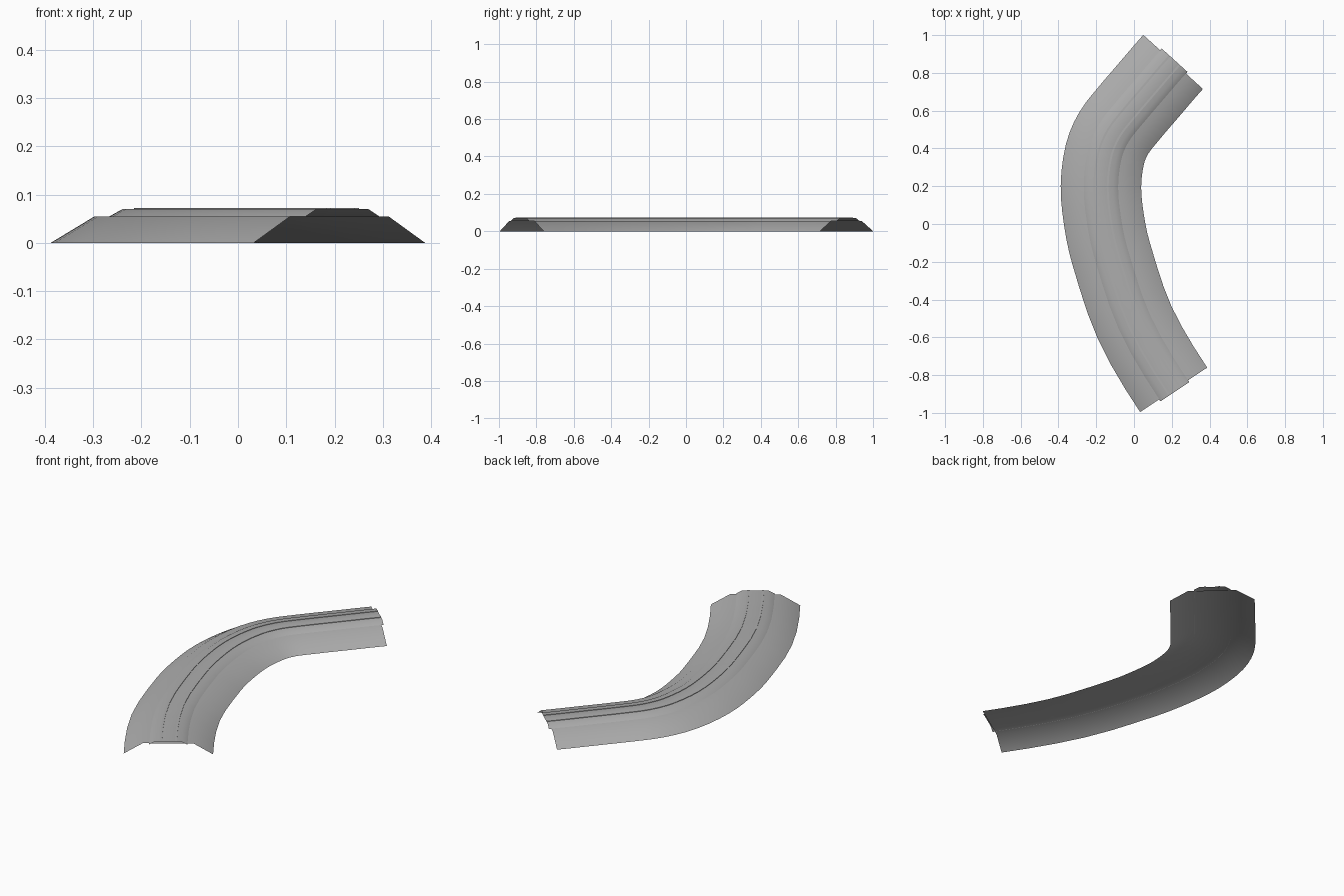
import bpy, bmesh
from math import radians
from mathutils import Vector
from mathutils.geometry import interpolate_bezier

cube = bpy.data.objects.get("Cube")
if cube:
    bpy.data.objects.remove(cube, do_unlink=True)

# One plain grey for the whole track bed
grey = bpy.data.materials.new("stone_grey")
grey.use_nodes = True
colour = (0.42, 0.42, 0.42, 1)
grey.diffuse_color = colour
bsdf = grey.node_tree.nodes["Principled BSDF"]
bsdf.inputs["Base Color"].default_value = colour
bsdf.inputs["Roughness"].default_value = 0.8

# Centre line of the bend, from the back end to the front end
KNOTS = [Vector((x, y, 0)) for x, y in (
    (.207, .858), (.075, .705), (-.03, .582), (-.107, .482), (-.154, .37),
    (-.175, .2), (-.16, .028), (-.123, -.15), (.004, -.523), (.21, -.878))]
START = Vector((-.67, -.74, 0)).normalized()
END = Vector((.55, -.83, 0)).normalized()


def centre_line(steps=3):
    """Smooth path through the knots as (point, tangent) pairs."""
    last = len(KNOTS) - 1
    tangents = [START]
    for i in range(1, last):
        tangents.append((KNOTS[i + 1] - KNOTS[i - 1]).normalized())
    tangents.append(END)
    points = []
    for i in range(last):
        a, b = KNOTS[i], KNOTS[i + 1]
        reach = (b - a).length / 3
        part = interpolate_bezier(a, a + tangents[i] * reach,
                                  b - tangents[i + 1] * reach, b, steps + 1)
        points += part[:-1]
    points.append(KNOTS[-1])
    dirs = [START]
    for i in range(1, len(points) - 1):
        dirs.append((points[i + 1] - points[i - 1]).normalized())
    dirs.append(END)
    return list(zip(points, dirs))


PATH = centre_line()


def sweep(name, profile, overhang=0, smooth_angle=40):
    """Open shell: sweep a (side, height) profile along the centre line."""
    path = list(PATH)
    if overhang:
        path[0] = (path[0][0] - START * overhang, START)
        path[-1] = (path[-1][0] + END * overhang, END)
    bm = bmesh.new()
    rows = []
    for p, d in path:
        side = Vector((-d.y, d.x, 0))
        rows.append([bm.verts.new(p + side * s + Vector((0, 0, h)))
                     for s, h in profile])
    for r0, r1 in zip(rows, rows[1:]):
        for j in range(len(profile) - 1):
            bm.faces.new((r0[j], r0[j + 1], r1[j + 1], r1[j]))
    # Faces point up and outwards
    bm.normal_update()
    if sum(f.normal.z for f in bm.faces) < 0:
        bmesh.ops.reverse_faces(bm, faces=bm.faces)
    mesh = bpy.data.meshes.new(name)
    bm.to_mesh(mesh)
    bm.free()
    mesh.materials.append(grey)
    obj = bpy.data.objects.new(name, mesh)
    bpy.context.collection.objects.link(obj)
    bpy.ops.object.select_all(action='DESELECT')
    obj.select_set(True)
    bpy.context.view_layer.objects.active = obj
    bpy.ops.object.shade_smooth_by_angle(angle=radians(smooth_angle))
    return obj


def mirrored(half):
    return half + [(-s, h) for s, h in reversed(half)]


# Hollow embankment and the raised bed on top of it
sweep("embankment", mirrored([(.213, 0), (.122, .055)]))
sweep("raised_bed", mirrored([(.092, .0545), (.064, .07)]), overhang=.012)

# Two low rails
for name, s in (("left_rail", .0355), ("right_rail", -.0355)):
    w = .005
    sweep(name, [(s + w, .0695), (s + w, .0725), (s - w, .0725), (s - w, .0695)],
          overhang=.012, smooth_angle=30)
